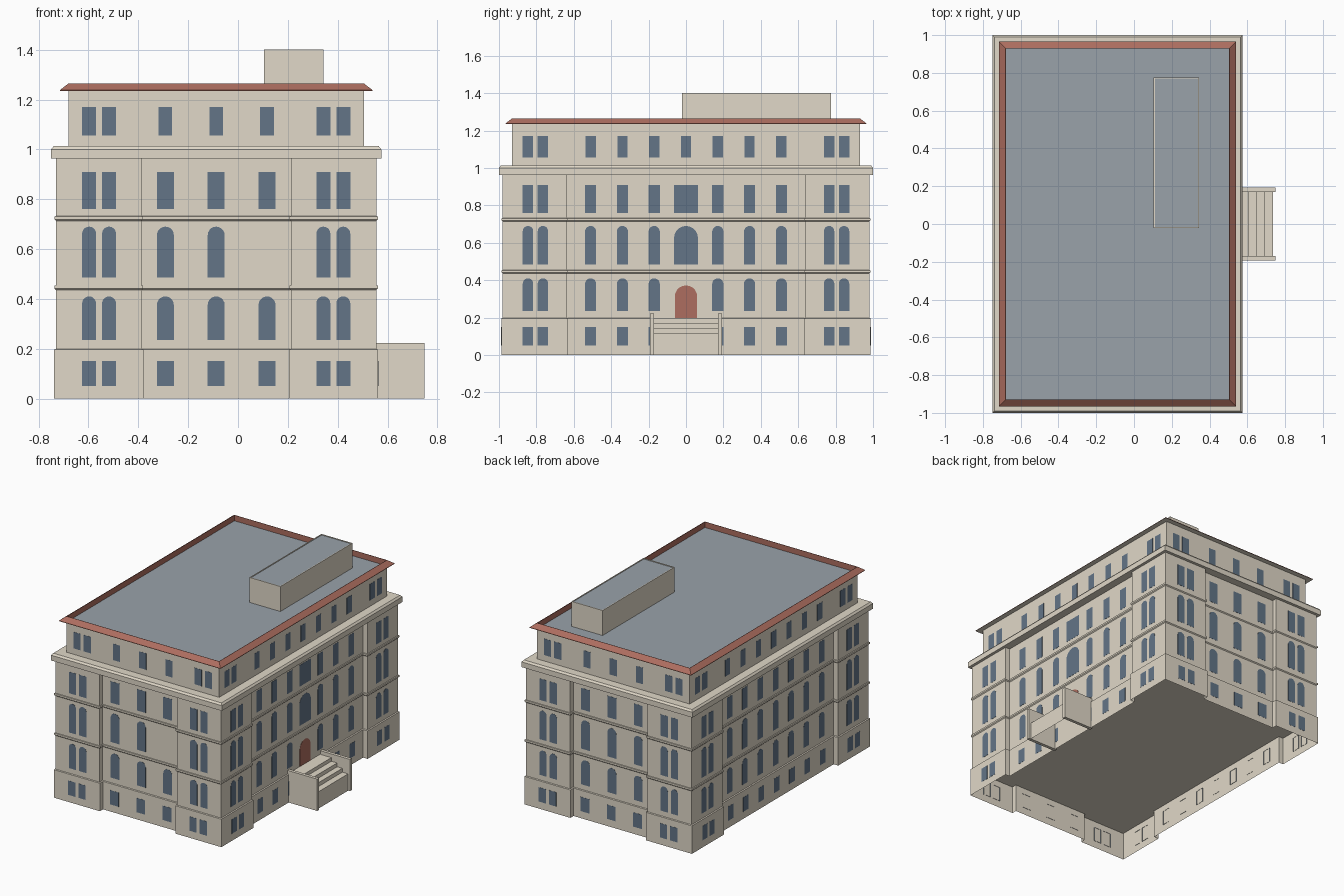
import bpy, math
from mathutils import Matrix, Vector

cube = bpy.data.objects.get("Cube")
if cube:
    bpy.data.objects.remove(cube, do_unlink=True)

CX = -0.0875                 # building axis
HX, HY = 0.6425, 0.98        # half sizes of the main walls
RECESS = 0.035


def material(name, r, g, b):
    m = bpy.data.materials.new(name)
    m.use_nodes = True
    m.diffuse_color = (r, g, b, 1)
    node = next(n for n in m.node_tree.nodes if n.type == 'BSDF_PRINCIPLED')
    node.inputs["Base Color"].default_value = (r, g, b, 1)
    return m


STONE = material("pale stone", 0.75, 0.69, 0.58)
GLASS = material("blue grey glass", 0.125, 0.178, 0.245)
SLATE = material("grey roof", 0.32, 0.36, 0.40)
BRICK = material("red brown", 0.42, 0.155, 0.115)


def make(name, verts, faces, *mats):
    mesh = bpy.data.meshes.new(name)
    mesh.from_pydata(verts, [], faces)
    for m in mats:
        mesh.materials.append(m)
    ob = bpy.data.objects.new(name, mesh)
    bpy.context.collection.objects.link(ob)
    return ob


def loft(name, rings, *mats, bottom=True, top=True):
    """Skin through rings that share one point count, capped where asked."""
    n = len(rings[0])
    faces = []
    for r in range(len(rings) - 1):
        a, b = r * n, (r + 1) * n
        faces += [(a + i, a + (i + 1) % n, b + (i + 1) % n, b + i) for i in range(n)]
    if bottom:
        faces.append(tuple(reversed(range(n))))
    if top:
        faces.append(tuple(range((len(rings) - 1) * n, len(rings) * n)))
    return make(name, [p for ring in rings for p in ring], faces, *mats)


def rect(hx, hy, z, cx=CX, cy=0):
    return [(cx + sx * hx, cy + sy * hy, z) for sx, sy in ((-1, -1), (1, -1), (1, 1), (-1, 1))]


def footprint(off, z):
    """Outline with four corner pavilions and a recessed middle on each side."""
    pts = []
    for k in range(4):
        hu, hd, mid = (HX, HY, 0.30) if k % 2 == 0 else (HY, HX, 0.64)
        d, m = hd + off, mid - off
        side = [(-hu - off, -d), (-m, -d), (-m, RECESS - d), (m, RECESS - d), (m, -d)]
        rot = Matrix.Rotation(k * math.pi / 2, 3, 'Z')
        for u, v in side:
            p = rot @ Vector((u, v, z))
            pts.append((p.x + CX, p.y, z))
    return pts


# Main walls, open below, with plinth and two string courses
PLINTH = 0.0075
levels = [(PLINTH, 0), (PLINTH, 0.196), (0, 0.199)]
for z in (0.453, 0.731):
    levels += [(0, z - 0.018), (0.006, z - 0.012), (0.006, z), (0, z + 0.001)]
levels.append((0, 0.97))
loft("main_walls", [footprint(o, z) for o, z in levels], STONE, bottom=False)
outline = footprint(0.005, 0.193)
make("ground_floor", outline, [tuple(reversed(range(len(outline))))], STONE)

# Cornice with sloped top edge, attic storey
loft("cornice", [rect(0.6625, 1.0, 0.963), rect(0.6625, 1.0, 1.0),
                 rect(0.652, 0.99, 1.013)], STONE)
AX, AY = 0.5925, 0.93
loft("attic_walls", [rect(AX, AY, 1.01), rect(AX, AY, 1.236)], STONE, top=False)

# Roof: soffit, sloped red edge, sunken flat deck
roof = loft("roof", [rect(AX, AY, 1.235), rect(0.627, 0.965, 1.235), rect(0.627, 0.965, 1.238),
                     rect(0.592, 0.93, 1.265), rect(0.59, 0.928, 1.265),
                     rect(0.59, 0.928, 1.225)], BRICK, SLATE, STONE, bottom=False)
for p in roof.data.polygons:
    p.material_index = 2 if p.normal.z < -0.9 else 0
roof.data.polygons[-1].material_index = 1

# Rooftop block with a shallow rim
block = [(0.12, 0.399, 1.22), (0.12, 0.399, 1.4), (0.114, 0.393, 1.4), (0.114, 0.393, 1.396)]
roof_block = loft("roof_block", [rect(hx, hy, z, 0.224, 0.377) for hx, hy, z in block],
                  STONE, SLATE)
roof_block.data.polygons[-1].material_index = 1


def opening(name, k, u, dist, w, z0, z1, arched=False, mat=GLASS):
    """Thin plate on side k: 0 front, 1 right, 2 back, 3 left."""
    h = w / 2
    shape = [(-h, z0), (h, z0)]
    if arched:
        shape += [(h * math.cos(a * math.pi / 10), z1 - h + h * math.sin(a * math.pi / 10))
                  for a in range(11)]
    else:
        shape += [(h, z1), (-h, z1)]
    rot = Matrix.Rotation(k * math.pi / 2, 3, 'Z')
    rings = []
    for d in (dist - 0.002, dist + 0.001):
        ring = [rot @ Vector((u + x, -d, z)) for x, z in shape]
        rings.append([(p.x + CX, p.y, p.z) for p in ring])
    return loft(name, rings, mat, bottom=False)


# Window rows: name, bottom, top, arched, wall offset
ROWS = [("basement", 0.05, 0.15, False, PLINTH),
        ("first", 0.235, 0.41, True, 0),
        ("second", 0.485, 0.69, True, 0),
        ("third", 0.76, 0.91, False, 0),
        ("attic", 1.055, 1.17, False, None)]
SIDES = ["front", "right", "back", "left"]

for k, side in enumerate(SIDES):
    long_side = k % 2 == 1
    wall, attic = (HX, AX) if long_side else (HY, AY)
    pairs = (0.765, 0.845) if long_side else (0.43, 0.51)
    middles = [i * 0.17 for i in range(-3, 4)] if long_side else [-0.204, 0, 0.204]
    mid_w = 0.06 if long_side else 0.068
    for row, z0, z1, arched, off in ROWS:
        label = f"{side}_{row}_window"
        top = off is None
        outer = attic if top else wall + off
        inner = attic if top else outer - RECESS
        for u in pairs:
            for s in (-1, 1):
                opening(label, k, s * u, outer, 0.056, z0, z1, arched)
        for u in middles:
            w = 0.055 if top else mid_w
            if side == "front" and row == "second" and u > 0.1:
                continue     # blank bay
            if side == "right" and abs(u) < 0.01:
                if row in ("basement", "first"):
                    continue # stairs and door
                if row in ("second", "third"):
                    w = 0.128
            opening(label, k, u, inner, w, z0, z1, arched)

# Entrance door
opening("entrance_door", 1, 0, HX - RECESS, 0.12, 0.195, 0.372, True, BRICK)

# Stairs: a folded sheet of treads and risers between two solid cheeks
profile = [(0.515, 0.197)]
for x, z in ((0.605, 0.172), (0.65, 0.145), (0.69, 0.118), (0.735, 0)):
    profile += [(x, profile[-1][1]), (x, z)]
verts = [(x, y, z) for x, z in profile for y in (-0.172, 0.172)]
make("stairs", verts, [(i, i + 2, i + 3, i + 1) for i in range(0, len(verts) - 2, 2)], STONE)
for name, s in (("left", 1), ("right", -1)):
    loft(f"stair_cheek_{name}", [rect(0.1175, 0.011, z, 0.6315, s * 0.181) for z in (0, 0.223)],
         STONE)
